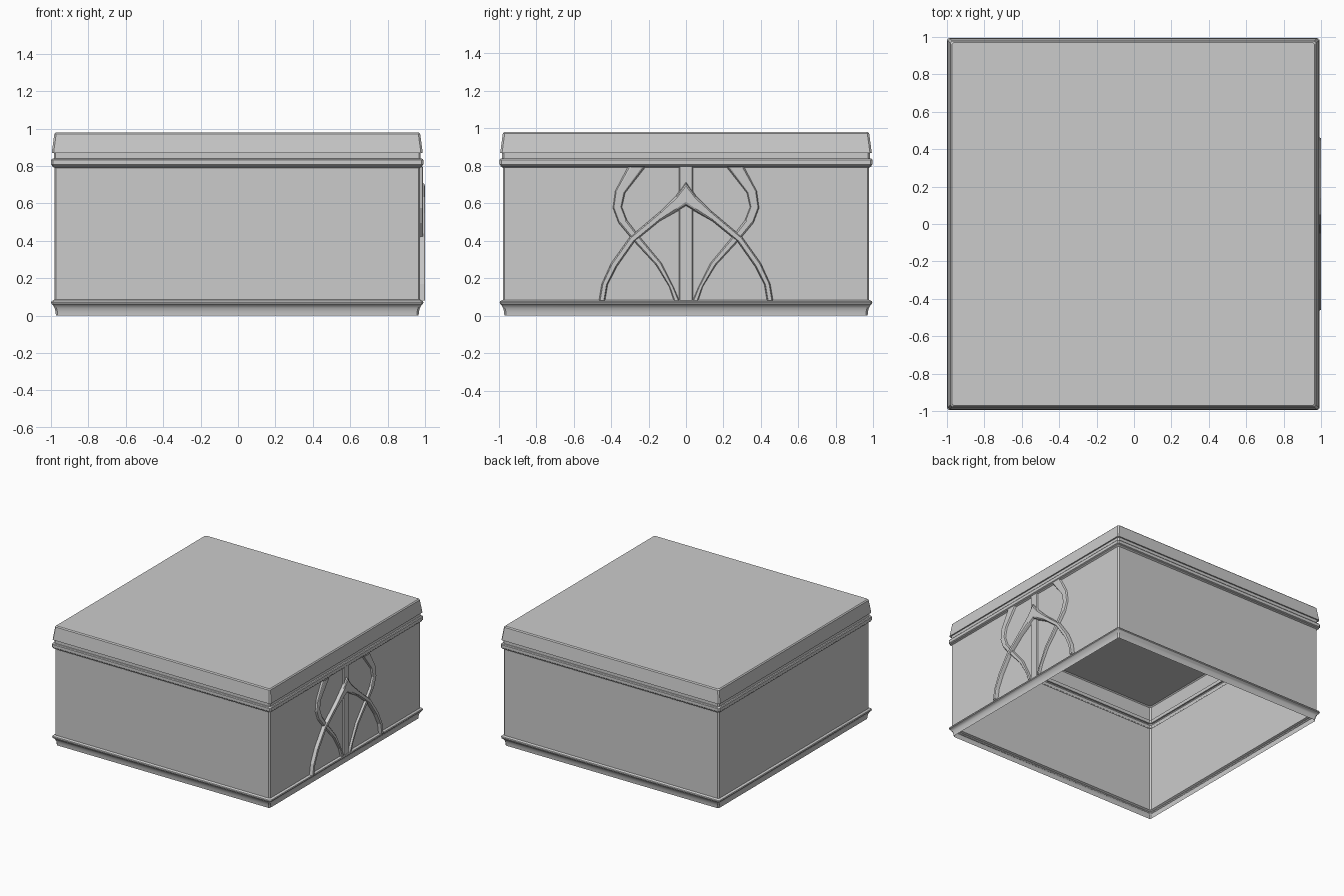
import bpy, bmesh

if "Cube" in bpy.data.objects:
    bpy.data.objects.remove(bpy.data.objects["Cube"])

CX = -0.004          # box centre; the relief on +x fills out the width
WALL = CX + 0.978    # x of the right wall


def make(name, bm, smooth=None):
    bmesh.ops.recalc_face_normals(bm, faces=bm.faces)
    me = bpy.data.meshes.new(name)
    bm.to_mesh(me)
    bm.free()
    ob = bpy.data.objects.new(name, me)
    bpy.context.collection.objects.link(ob)
    if smooth:
        bpy.context.view_layer.objects.active = ob
        ob.select_set(True)
        bpy.ops.object.shade_smooth_by_angle(angle=smooth)
        ob.select_set(False)
    return ob


def shell(name, profile, cap=False, c=0.01):
    """Square ring with chamfered corners swept up a (half-width, z) profile."""
    bm = bmesh.new()
    rings = []
    for r, z in profile:
        k = r - c
        pts = [(r, -k), (r, k), (k, r), (-k, r), (-r, k), (-r, -k), (-k, -r), (k, -r)]
        rings.append([bm.verts.new((x + CX, y, z)) for x, y in pts])
    for a, b in zip(rings, rings[1:]):
        for i in range(8):
            j = (i + 1) % 8
            bm.faces.new((a[i], a[j], b[j], b[i]))
    if cap:
        bm.faces.new(rings[-1])
    return make(name, bm, 0.5)


# Body, open underneath: flared foot, plain wall, moulding, tapered lid
shell("box_shell", [
    (0.970, 0.0), (0.971, 0.02), (0.976, 0.04), (0.985, 0.056), (0.993, 0.063),
    (0.995, 0.07), (0.992, 0.077), (0.978, 0.085),
    (0.978, 0.79), (0.990, 0.798), (0.990, 0.803), (0.995, 0.808),
    (0.995, 0.832), (0.990, 0.838), (0.981, 0.84), (0.981, 0.868),
    (0.992, 0.868), (0.978, 0.972), (0.970, 0.98)], cap=True)


def strand(name, left, right, depth, bevel=0.3, mirror=True):
    """Raised strip on the right wall between two (y, z) edge lines."""
    bm = bmesh.new()
    for s in ((1, -1) if mirror else (1,)):
        rows = []
        for (y0, z0), (y1, z1) in zip(left, right):
            row = []
            for t, d in ((0, 0), (bevel * 0.5, depth * 0.8), (bevel, depth),
                         (1 - bevel, depth), (1 - bevel * 0.5, depth * 0.8), (1, 0)):
                row.append(bm.verts.new((WALL + d, s * (y0 + (y1 - y0) * t),
                                         z0 + (z1 - z0) * t)))
            rows.append(row)
        for a, b in zip(rows, rows[1:]):
            for i in range(5):
                bm.faces.new((a[i], a[i + 1], b[i + 1], b[i]))
    bmesh.ops.remove_doubles(bm, verts=bm.verts, dist=0.0005)
    return make(name, bm)


# Pointed arch, thickening towards its tip
strand("pointed_arch",
       [(-0.465, 0.08), (-0.45, 0.17), (-0.40, 0.28), (-0.30, 0.42),
        (-0.14, 0.555), (-0.05, 0.645), (0, 0.72)],
       [(-0.432, 0.08), (-0.418, 0.165), (-0.37, 0.26), (-0.275, 0.395),
        (-0.14, 0.505), (-0.05, 0.555), (0, 0.58)], 0.026, 0.2)

# Curling stems that cross behind the arch
strand("curling_stems",
       [(-0.065, 0.08), (-0.09, 0.155), (-0.16, 0.27), (-0.285, 0.405),
        (-0.36, 0.495), (-0.39, 0.575), (-0.378, 0.665), (-0.31, 0.795)],
       [(-0.035, 0.08), (-0.065, 0.15), (-0.13, 0.28), (-0.25, 0.425),
        (-0.315, 0.51), (-0.342, 0.58), (-0.325, 0.655), (-0.215, 0.795)], 0.016, 0.2)

# Central post
strand("centre_post", [(-0.037, 0.08), (-0.037, 0.8)],
       [(0.037, 0.08), (0.037, 0.8)], 0.01, 0.06, mirror=False)
